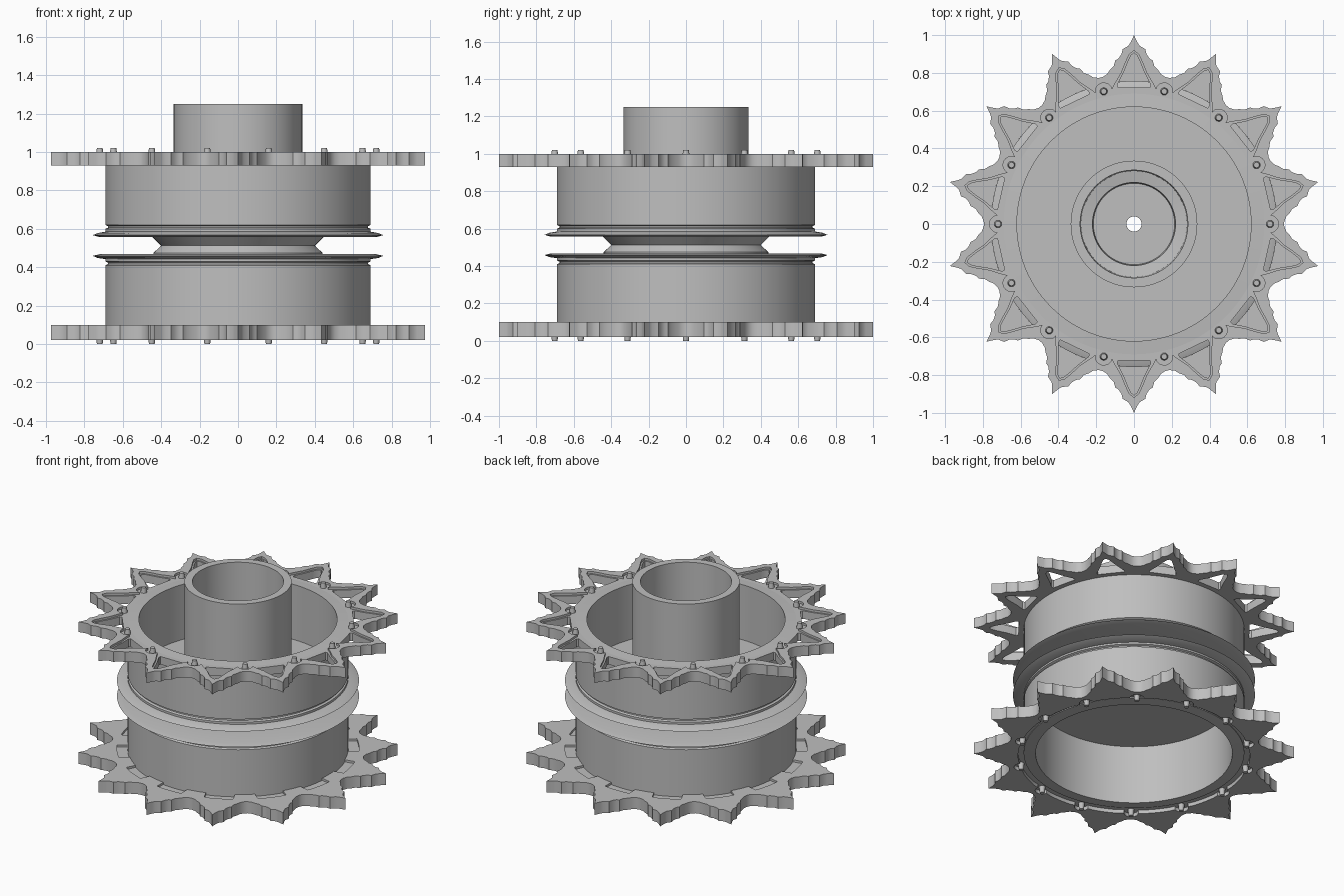
import bpy, bmesh
from math import sin, cos, pi, radians
from mathutils import Vector, Matrix

if "Cube" in bpy.data.objects:
    bpy.data.objects.remove(bpy.data.objects["Cube"], do_unlink=True)

TEETH = 14
STEP = 2 * pi / TEETH
BOLT_R = 0.72

steel = bpy.data.materials.new("steel_grey")
steel.use_nodes = True
grey = (0.52, 0.52, 0.52, 1)
steel.diffuse_color = grey
steel.node_tree.nodes["Principled BSDF"].inputs["Base Color"].default_value = grey


def add_object(name, mesh, angle=30):
    mesh.materials.clear()
    mesh.materials.append(steel)
    obj = bpy.data.objects.new(name, mesh)
    bpy.context.collection.objects.link(obj)
    bpy.ops.object.select_all(action="DESELECT")
    obj.select_set(True)
    bpy.context.view_layer.objects.active = obj
    bpy.ops.object.shade_smooth_by_angle(angle=radians(angle))


def lathe(name, profile, segments=112):
    """Spin a closed (radius, height) loop around z."""
    bm = bmesh.new()
    rings = [[bm.verts.new((r * cos(2 * pi * i / segments), r * sin(2 * pi * i / segments), z))
              for r, z in profile] for i in range(segments)]
    n = len(profile)
    for i in range(segments):
        a, b = rings[i], rings[(i + 1) % segments]
        for j in range(n):
            k = (j + 1) % n
            bm.faces.new((a[j], b[j], b[k], a[k]))
    bmesh.ops.recalc_face_normals(bm, faces=bm.faces)
    mesh = bpy.data.meshes.new(name)
    bm.to_mesh(mesh)
    bm.free()
    add_object(name, mesh)


def plate(name, loops, bottom, top):
    """Flat plate from an outline and its holes."""
    curve = bpy.data.curves.new(name, "CURVE")
    curve.dimensions = "2D"
    curve.fill_mode = "BOTH"
    curve.extrude = (top - bottom) / 2
    for loop in loops:
        spline = curve.splines.new("POLY")
        spline.points.add(len(loop) - 1)
        for point, (x, y) in zip(spline.points, loop):
            point.co = (x, y, 0, 1)
        spline.use_cyclic_u = True
    temp = bpy.data.objects.new(name + "_curve", curve)
    bpy.context.collection.objects.link(temp)
    bpy.context.view_layer.update()
    mesh = bpy.data.meshes.new_from_object(
        temp.evaluated_get(bpy.context.evaluated_depsgraph_get()))
    bpy.data.objects.remove(temp, do_unlink=True)
    mesh.transform(Matrix.Translation((0, 0, (top + bottom) / 2)))
    bm = bmesh.new()
    bm.from_mesh(mesh)
    bmesh.ops.remove_doubles(bm, verts=bm.verts, dist=0.0001)
    bmesh.ops.recalc_face_normals(bm, faces=bm.faces)
    bm.to_mesh(mesh)
    bm.free()
    add_object(name, mesh)


def turned(points, i):
    """Points drawn around the +y tooth, turned to tooth i."""
    a = -i * STEP
    return [(x * cos(a) - y * sin(a), x * sin(a) + y * cos(a)) for x, y in points]


def around(points):
    return [p for i in range(TEETH) for p in turned(points, i)]


def mirrored(half):
    """Complete a right half, listed from the centre line outward."""
    left = [(-x, y) for x, y in reversed(half) if x > 0]
    return left + half


def arc(radius, spread, n=8):
    """Arc centred on a tooth, spread given in tooth steps to each side."""
    angles = [STEP * spread * (2 * k / n - 1) for k in range(n + 1)]
    return [(radius * sin(a), radius * cos(a)) for a in angles]


def circle(r, n=112):
    return [(r * cos(2 * pi * i / n), r * sin(2 * pi * i / n)) for i in range(n)]


def bolt_lobe(radius):
    """Arc that curves outward around the bolt to the right of a tooth."""
    c = Vector((BOLT_R * sin(STEP / 2), BOLT_R * cos(STEP / 2)))
    out, side = c.normalized(), Vector((c.y, -c.x)).normalized()
    return [tuple(c + radius * (out * sin(t) - side * cos(t)))
            for t in [pi * k / 8 for k in range(9)]]


# Worn tooth outline, window through each tooth, and its wider rim
tooth = mirrored([(0, 1), (0.018, 0.962), (0.03, 0.943), (0.06, 0.926), (0.066, 0.9),
                  (0.082, 0.876), (0.099, 0.866), (0.108, 0.835), (0.127, 0.816),
                  (0.142, 0.794), (0.166, 0.778)])
outline = around(tooth)
window = mirrored([(0, 0.905), (0.016, 0.893), (0.032, 0.86), (0.056, 0.8),
                   (0.088, 0.737), (0.085, 0.722)])
window_rim = mirrored([(0, 0.918), (0.024, 0.9), (0.043, 0.86), (0.067, 0.8), (0.098, 0.748)])

# Drum body with hub, floors, flared rims and waist
lathe("drum_and_hub", [
    (0.285, 1.25), (0.335, 1.25), (0.335, 0.61), (0.62, 0.61), (0.62, 0.99),
    (0.69, 0.985), (0.69, 0.62), (0.677, 0.614), (0.677, 0.606), (0.69, 0.6),
    (0.69, 0.585), (0.73, 0.578), (0.757, 0.567), (0.72, 0.557), (0.445, 0.557),
    (0.4, 0.512), (0.44, 0.475), (0.44, 0.468), (0.72, 0.468), (0.757, 0.459),
    (0.73, 0.448), (0.69, 0.442), (0.69, 0.43), (0.677, 0.424), (0.677, 0.416),
    (0.69, 0.41), (0.69, 0.04), (0.615, 0.035), (0.615, 0.44), (0.04, 0.44),
    (0.04, 0.56), (0.215, 0.56), (0.22, 0.61), (0.28, 0.62)])

# Upper sprocket: windowed core with a raised tooth face
plate("upper_sprocket_core", [outline, circle(0.621)] +
      [turned(window, i) for i in range(TEETH)], 0.93, 0.985)
plate("upper_sprocket_face", [outline, around(window_rim + bolt_lobe(0.045))], 0.985, 1.0)

# Lower sprocket: solid teeth, lobed recess below and shallow pockets above
plate("lower_sprocket_core", [outline, circle(0.616)], 0.045, 0.085)
plate("lower_sprocket_bottom_face",
      [outline, around(arc(0.725, 0.25) + bolt_lobe(0.045))], 0.02, 0.045)
plate("lower_sprocket_top_face",
      [outline, around(arc(0.757, 0.27) + [turned(arc(0.685, 0.2), 0.5)[k] for k in (0, 4, 8)])],
      0.085, 0.1)

# Tapered bolts on the outer faces
for name, base, tip in (("upper_bolts", 0.985, 1.02), ("lower_bolts", 0.045, 0.0)):
    bm = bmesh.new()
    for i in range(TEETH):
        a = i * STEP
        low_r, high_r = (0.02, 0.015) if tip > base else (0.015, 0.02)
        bmesh.ops.create_cone(
            bm, cap_ends=True, segments=16, radius1=low_r, radius2=high_r, depth=abs(tip - base),
            matrix=Matrix.Translation((BOLT_R * cos(a), BOLT_R * sin(a), (base + tip) / 2)))
    bolt_mesh = bpy.data.meshes.new(name)
    bm.to_mesh(bolt_mesh)
    bm.free()
    add_object(name, bolt_mesh)
